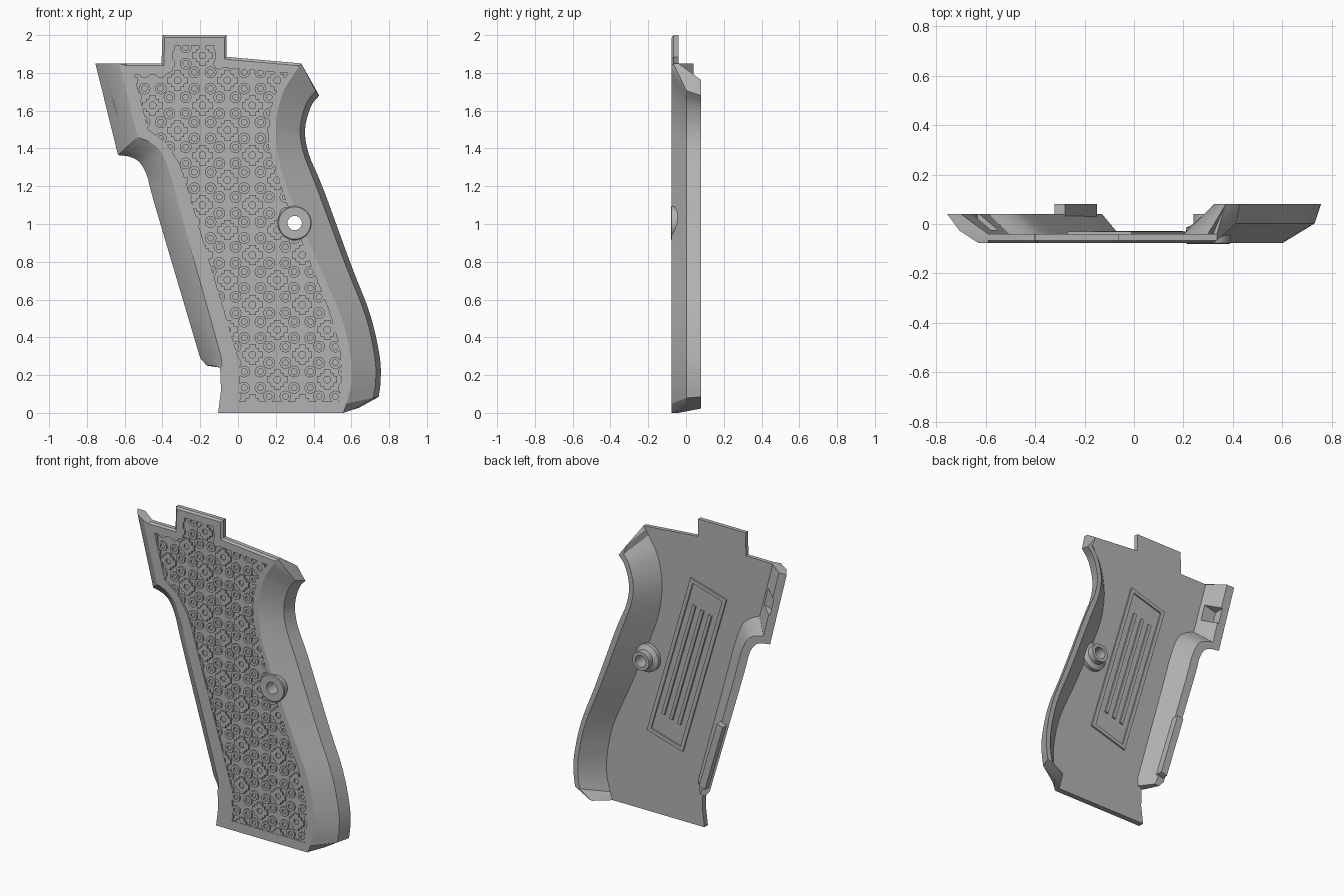
import bpy, bmesh, math
from mathutils import Vector

if "Cube" in bpy.data.objects:
    bpy.data.objects.remove(bpy.data.objects["Cube"])

GREY = (0.45, 0.45, 0.45, 1)
mat = bpy.data.materials.new("grey_polymer")
mat.use_nodes = True
mat.diffuse_color = GREY
mat.node_tree.nodes["Principled BSDF"].inputs["Base Color"].default_value = GREY

FRONT, FLOOR = -0.076, -0.04


def finish(bm, name):
    bmesh.ops.remove_doubles(bm, verts=bm.verts, dist=0.0005)
    bmesh.ops.recalc_face_normals(bm, faces=bm.faces)
    me = bpy.data.meshes.new(name)
    bm.to_mesh(me)
    bm.free()
    me.materials.append(mat)
    ob = bpy.data.objects.new(name, me)
    bpy.context.collection.objects.link(ob)
    return ob


def skin(bm, loops, closed=False):
    """Quads between successive closed loops of equal length."""
    rows = [[bm.verts.new(p) for p in loop] for loop in loops]
    n = len(rows[0])
    for a, b in zip(rows, rows[1:] + rows[:1] if closed else rows[1:]):
        for i in range(n):
            j = (i + 1) % n
            bm.faces.new((a[i], a[j], b[j], b[i]))
    return rows


def prism(name, outline, y0, y1):
    bm = bmesh.new()
    rows = skin(bm, [[(x, y, z) for x, z in outline] for y in (y0, y1)])
    for row in rows:
        bm.faces.new(row)
    return finish(bm, name)


def collar(bm, outer, inner, y0, y1):
    skin(bm, [[(x, y, z) for x, z in ring] for ring, y in
              ((outer, y0), (outer, y1), (inner, y1), (inner, y0))], closed=True)


def circle(x, z, r, n):
    return [(x + r * math.cos(math.tau * i / n), z + r * math.sin(math.tau * i / n))
            for i in range(n)]


def tilted_rect(cx, cz, w, h, lean):
    c, s = math.cos(lean), math.sin(lean)
    return [(cx + u * w / 2 * c - v * h / 2 * s, cz + u * w / 2 * s + v * h / 2 * c)
            for u, v in ((-1, -1), (1, -1), (1, 1), (-1, 1))]


def boolean(ob, cutter, operation):
    mod = ob.modifiers.new("cut", "BOOLEAN")
    mod.operation, mod.object, mod.solver = operation, cutter, "EXACT"
    bpy.context.view_layer.update()
    graph = bpy.context.evaluated_depsgraph_get()
    me = bpy.data.meshes.new_from_object(ob.evaluated_get(graph))
    ob.modifiers.clear()
    ob.data = me


def smooth_path(points, steps=4):
    """Catmull-Rom through points of any dimension."""
    p = [Vector(q) for q in points]
    p = [2 * p[0] - p[1]] + p + [2 * p[-1] - p[-2]]
    out = []
    for a, b, c, d in zip(p, p[1:], p[2:], p[3:]):
        for i in range(steps):
            t = i / steps
            out.append(0.5 * (2 * b + (c - a) * t + (2 * a - 5 * b + 4 * c - d) * t * t
                              + (3 * b - a - 3 * c + d) * t ** 3))
    return out + [p[-2]]


# Shell: stations pair a front-face edge point with an outer-silhouette point
stations = []


def station(q, depth, mid, mid_depth, rim, floor):
    f, o = Vector(q[:2]), Vector(q[2:])
    y_mid = FRONT + (depth - FRONT) * mid_depth
    stations.append([(p.x, y, p.y) for p, y in (
        (f, FRONT), (f.lerp(o, mid), y_mid), (o, depth),
        (o.lerp(f, rim), depth), (o.lerp(f, floor), FLOOR))])


def plate(x, z, sx=0, sz=0):
    c = 0.012
    station((x + sx * c, z + sz * c, x, z), FLOOR, 1, 0.28, 0, 0)


# Rear wall on the +x side, top to bottom
rear = smooth_path([(.32, 1.83, .43, 1.68), (.24, 1.70, .385, 1.62), (.205, 1.56, .355, 1.50),
                    (.205, 1.42, .375, 1.37), (.25, 1.22, .45, 1.19), (.42, .80, .60, .78),
                    (.55, .50, .70, .52), (.595, .30, .75, .30), (.60, .16, .755, .17),
                    (.575, .05, .745, .085)])
for i, q in enumerate(rear):
    station(q, 0.08, 0.83, 0.5, 0.55 if i == 0 else 0.2, 1)
station((.56, .008, .64, .027), 0.08, 0.83, 0.5, 0.2, 1)

# Bottom plate edge
for x, z in ((.555, 0), (-.105, 0), (-.09, .12), (-.095, .24)):
    plate(x, z)

# Front wall on the -x side, bottom to top
strap = smooth_path([(-.09, .30, -.2, .29), (-.30, 1.05, -.44, 1.10), (-.345, 1.22, -.48, 1.25),
                     (-.40, 1.37, -.52, 1.325), (-.46, 1.43, -.57, 1.355),
                     (-.53, 1.46, -.635, 1.365)])
for q in [(-.085, .25, -.165, .25)] + strap + [(-.63, 1.85, -.755, 1.85)]:
    station(q, 0.04, 0.6, 0.42, 0.45, 1.25)

# Top plate edge with its tab
for p in ((-.59, 1.85, 0, -1), (-.405, 1.85, 1, -1), (-.4, 2, 1, -1), (-.06, 2, -1, -1),
          (-.06, 1.885, -1, -1), (.335, 1.85, -1, -1)):
    plate(*p)

bm = bmesh.new()
rows = skin(bm, list(zip(*stations)))
bm.faces.new(rows[0])
bm.faces.new(rows[-1])
shell = finish(bm, "grip_shell")

# Recessed texture panel, screw hole and wall pocket
panel = [(-.55, 1.79), (-.385, 1.79), (-.345, 1.81), (-.345, 1.945), (-.12, 1.945), (-.12, 1.83),
         (.265, 1.80), (.195, 1.69), (.165, 1.58), (.16, 1.41), (.25, 1.13), (.38, .80),
         (.49, .52), (.54, .34), (.548, .2), (.535, .06), (.01, .06), (.01, .26), (-.27, 1.20),
         (-.31, 1.32), (-.38, 1.43), (-.475, 1.50)]
BOSS_X, BOSS_Z = 0.30, 1.005
panel_cutter = prism("panel_cutter", panel, -0.1, -0.064)
hole_cutter = prism("hole_cutter", circle(BOSS_X, BOSS_Z, 0.055, 24), -0.2, 0.2)
pocket_cutter = prism("pocket_cutter", tilted_rect(-.575, 1.63, .15, .12, .25), -0.025, 0.1)
for cutter in (panel_cutter, hole_cutter, pocket_cutter):
    boolean(shell, cutter, "DIFFERENCE")

# Raised checkerboard of crosses and ring groups, trimmed to the panel
quarter = [(.053, .018), (.035, .018), (.035, .035), (.018, .035), (.018, .053)]
cross = []
for turn in range(4):
    c, s = round(math.cos(turn * math.pi / 2)), round(math.sin(turn * math.pi / 2))
    cross += [(x * c - z * s, x * s + z * c) for x, z in quarter]
CELL = 0.132
bm = bmesh.new()
for i in range(-4, 7):
    for j in range(15):
        cx, cz = -0.188 + i * CELL, 1.892 - j * CELL
        if (i + j) % 2 == 0:
            outer = [(cx + x, cz + z) for x, z in cross]
            inner = [(cx + .018 * x / math.hypot(x, z), cz + .018 * z / math.hypot(x, z))
                     for x, z in cross]
            collar(bm, outer, inner, -0.0745, -0.06)
        else:
            for dx in (-.043, .043):
                for dz in (-.043, .043):
                    collar(bm, circle(cx + dx, cz + dz, .031, 16),
                           circle(cx + dx, cz + dz, .015, 16), -0.0745, -0.06)
texture = finish(bm, "panel_texture")
trimmer = prism("trim_cutter", panel, -0.1, -0.05)
boolean(texture, trimmer, "INTERSECT")
boolean(texture, hole_cutter, "DIFFERENCE")
for cutter in (panel_cutter, hole_cutter, pocket_cutter, trimmer):
    bpy.data.objects.remove(cutter)

# Screw boss turned around the hole
bm = bmesh.new()
profile = [(.038, -.08), (.085, -.08), (.09, -.076), (.09, -.015), (.06, 0), (.06, .04), (.038, .04)]
skin(bm, [[(x, y, z) for x, z in circle(BOSS_X, BOSS_Z, r, 32)] for r, y in profile], closed=True)
boss = finish(bm, "screw_boss")

# Raised frame and ribs on the inner floor
LEAN = 0.285
bm = bmesh.new()
collar(bm, tilted_rect(.018, 1.03, .27, 1.12, LEAN), tilted_rect(.018, 1.03, .22, 1.07, LEAN),
       -0.045, -0.03)
frame = finish(bm, "inner_frame")
ribs = []
for k in (-1, 0, 1):
    off = k * 0.06
    ribs.append(prism("inner_rib", tilted_rect(.018 + off * math.cos(LEAN),
                      1.03 + off * math.sin(LEAN), .022, .8, LEAN), -0.045, -0.028))

# Ledge on the lower front rim
ledge = prism("rim_ledge", tilted_rect(-.235, .54, .045, .46, .285), 0.03, 0.08)

for ob in [shell, texture, boss, frame, ledge] + ribs:
    bpy.ops.object.select_all(action="DESELECT")
    ob.select_set(True)
    bpy.context.view_layer.objects.active = ob
    bpy.ops.object.shade_smooth_by_angle(angle=math.radians(28))
